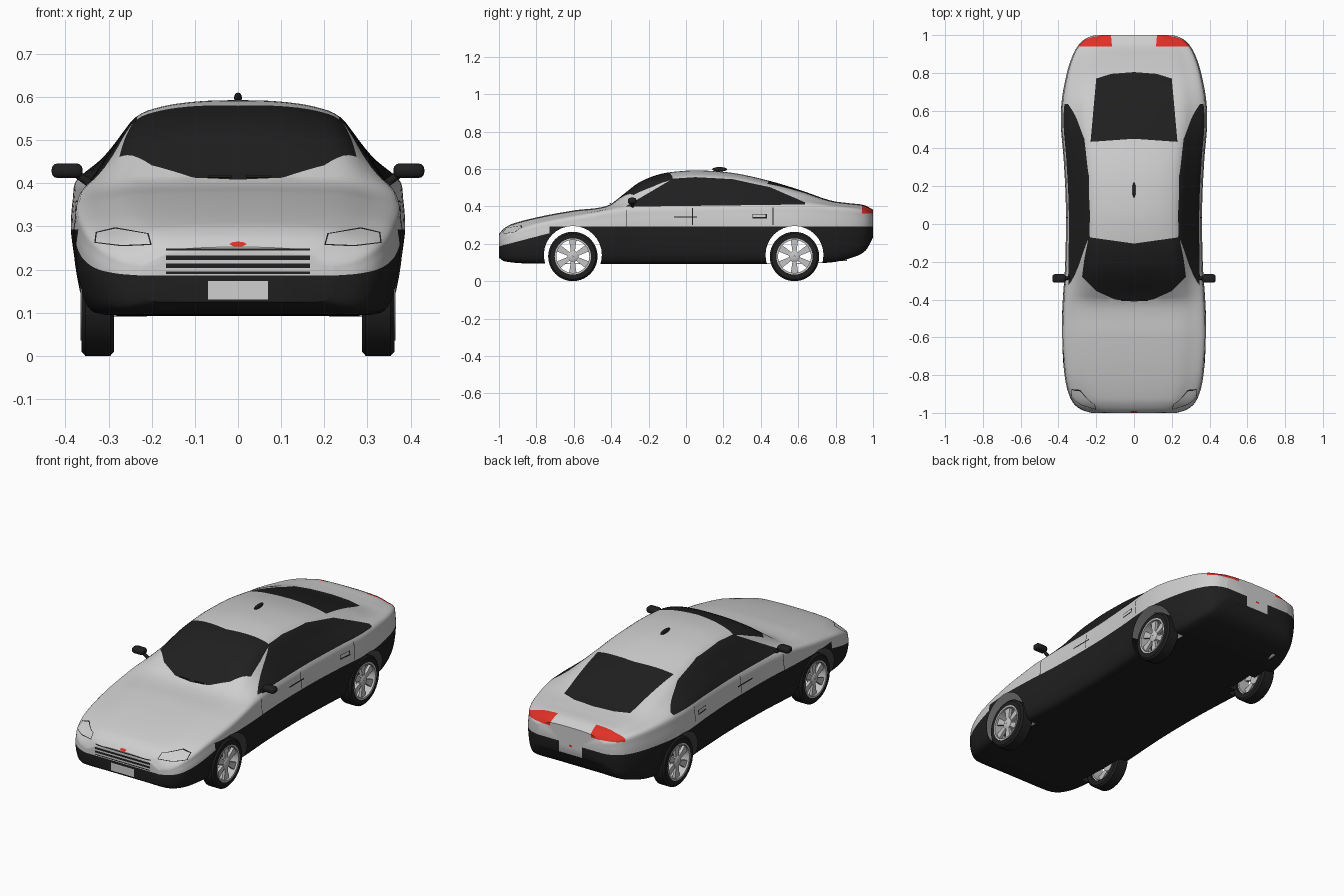
import bpy, bmesh, math
from mathutils import Vector

if "Cube" in bpy.data.objects:
    bpy.data.objects.remove(bpy.data.objects["Cube"])

# Colours
def colour(name, r, g, b):
    m = bpy.data.materials.new(name)
    m.diffuse_color = (r, g, b, 1)
    m.use_nodes = True
    m.node_tree.nodes["Principled BSDF"].inputs["Base Color"].default_value = m.diffuse_color
    return m

SILVER = colour("silver_paint", .62, .62, .62)
BLACK = colour("black_trim", .014, .014, .014)
RED = colour("red_lamp", .75, .03, .02)
RIM = colour("rim_metal", .55, .55, .56)
MATS = [SILVER, BLACK, RED, RIM]

def finish(name, bm, mats, mirror=True, angle=35):
    me = bpy.data.meshes.new(name)
    bm.to_mesh(me)
    bm.free()
    for m in mats:
        me.materials.append(m)
    me.shade_smooth()
    me.set_sharp_from_angle(angle=math.radians(angle))
    ob = bpy.data.objects.new(name, me)
    bpy.context.collection.objects.link(ob)
    if mirror:
        ob.modifiers.new("mirror", 'MIRROR').use_axis[0] = True
    return ob

# Smooth interpolation through (y, value) pairs
def curve(tab, y):
    n = len(tab)
    def slope(i):
        a, b = tab[max(i - 1, 0)], tab[min(i + 1, n - 1)]
        return (b[1] - a[1]) / (b[0] - a[0])
    i = 0
    while i < n - 2 and y > tab[i + 1][0]:
        i += 1
    (y0, v0), (y1, v1) = tab[i], tab[i + 1]
    d = y1 - y0
    t = (y - y0) / d
    return ((2*t**3 - 3*t*t + 1) * v0 + (t**3 - 2*t*t + t) * d * slope(i)
            + (3*t*t - 2*t**3) * v1 + (t**3 - t*t) * d * slope(i + 1))

# Body curves along the length: half width, floor, shoulder and roof line
WIDTH = [(-1, .225), (-.985, .275), (-.95, .32), (-.88, .352), (-.78, .37), (-.6, .383), (-.42, .378),
         (-.2, .364), (.1, .361), (.35, .373), (.52, .387), (.65, .383), (.78, .36), (.88, .33),
         (.95, .292), (.985, .25), (1, .205)]
FLOOR = [(-1, .125), (-.97, .107), (-.85, .096), (0, .093), (.75, .1), (.88, .125), (.96, .165), (1, .235)]
SHOULDER = [(-1, .212), (-.95, .25), (-.88, .28), (-.78, .31), (-.5, .362), (-.32, .39), (0, .4),
            (.6, .41), (.8, .396), (.95, .377), (1, .35)]
TOP = [(-1, .252), (-.975, .28), (-.93, .306), (-.78, .345), (-.6, .378), (-.42, .403), (-.34, .46),
       (-.25, .528), (-.14, .572), (-.03, .588), (.08, .592), (.26, .577), (.45, .535), (.61, .487),
       (.77, .432), (.87, .417), (.95, .407), (1, .383)]

def section(y):
    w, b, s, t = (curve(c, y) for c in (WIDTH, FLOOR, SHOULDER, TOP))
    d, h, ws, wr = s - b, t - s, .96 * w, .66 * w
    p = [(0, b), (.45 * w, b), (.82 * w, b), (.935 * w, b + .09 * d), (.985 * w, b + .35 * d),
         (w, b + .63 * d), (.988 * w, b + .85 * d), (ws, s), (.47 * ws + .53 * wr, s + .44 * h),
         (wr, s + .79 * h), (.75 * wr, s + .92 * h), (.4 * wr, s + .985 * h), (0, t)]
    q = [(-p[1][0], b)] + p + [(-p[-2][0], p[-2][1])]
    out = []
    for i in range(1, len(q) - 2):
        for k in range(4):
            u = k / 4
            out.append([.5 * (2*q[i][a] + (q[i+1][a] - q[i-1][a]) * u
                        + (2*q[i-1][a] - 5*q[i][a] + 4*q[i+1][a] - q[i+2][a]) * u*u
                        + (3*q[i][a] - q[i-1][a] - 3*q[i+1][a] + q[i+2][a]) * u**3) for a in (0, 1)])
    return out + [p[-1]]

# Right half of the body shell
body = bmesh.new()
N = 100
rings = []
for i in range(N + 1):
    y = -math.cos(math.pi * i / N)
    rings.append([body.verts.new((max(x, 0), y, z)) for x, z in section(y)])
for a, b in zip(rings, rings[1:]):
    for j in range(len(a) - 1):
        body.faces.new((a[j], b[j], b[j + 1], a[j + 1]))
body.faces.new(rings[0])
body.faces.new(rings[-1][::-1])

# Cut a convex outline into the shell along one axis and colour the inside
def paint(poly, axes, mat, cond=lambda c, n: True):
    a, b = axes
    cen = [sum(p[k] for p in poly) / len(poly) for k in (0, 1)]
    lo = [min(p[k] for p in poly) for k in (0, 1)]
    hi = [max(p[k] for p in poly) for k in (0, 1)]
    planes = []
    for p, q in zip(poly, poly[1:] + poly[:1]):
        co, no = Vector((0, 0, 0)), Vector((0, 0, 0))
        co[a], co[b] = p
        no[a], no[b] = q[1] - p[1], p[0] - q[0]
        no.normalize()
        if no[a] * (cen[0] - p[0]) + no[b] * (cen[1] - p[1]) > 0:
            no = -no
        planes.append((co, no))
    def faces():
        body.normal_update()
        return [f for f in body.faces if cond(f.calc_center_median(), f.normal)
                and all(max(v.co[x] for v in f.verts) > lo[k] and min(v.co[x] for v in f.verts) < hi[k]
                        for k, x in enumerate(axes))]
    for co, no in planes:
        fs = faces()
        geom = fs + list({e for f in fs for e in f.edges}) + list({v for f in fs for v in f.verts})
        bmesh.ops.bisect_plane(body, geom=geom, dist=1e-5, plane_co=co, plane_no=no)
    inside = [f for f in faces() if all((f.calc_center_median() - co).dot(no) < 1e-6 for co, no in planes)]
    for f in inside:
        f.material_index = mat
    return inside

def rect(u0, u1, v0, v1):
    return [(u0, v0), (u1, v0), (u1, v1), (u0, v1)]

XY, XZ, YZ = (0, 1), (0, 2), (1, 2)
front = lambda c, n: c.y < -.8 and n.y < -.02
back = lambda c, n: c.y > .85 and n.y > .02
side = lambda c, n: n.x > .3 and c.x > .2
upper = lambda c, n: n.z > .1 and c.z > .37

# Black lower body
paint(rect(-.73, 1.1, 0, .293), YZ, 1)
paint([(-1.1, 0), (-.73, 0), (-.73, .26), (-1, .186), (-1.1, .16)], YZ, 1)
# Windscreen, rear window and side windows
paint([(-.01, -.412), (.1, -.4), (.2, -.355), (.275, -.28), (.262, -.18), (.24, -.07), (-.01, -.105)], XY, 1, upper)
paint([(-.01, .452), (.23, .435), (.2, .77), (.12, .795), (-.01, .805)], XY, 1, upper)
paint([(-.325, .398), (-.07, .548), (.05, .556), (.25, .545), (.45, .502), (.635, .422), (.635, .41)],
      YZ, 1, lambda c, n: c.x > .2 and c.z > .36)
# Door seams and handles
for y, z0, z1 in ((-.32, .293, .38), (.035, .3, .39), (.465, .3, .395)):
    paint(rect(y - .002, y + .002, z0, z1), YZ, 1, side)
paint(rect(-.065, .06, .339, .346), YZ, 1, side)
paint(rect(.355, .432, .335, .36), YZ, 1, side)
paint(rect(.358, .425, .342, .357), YZ, 0, side)
# Headlamp outlines
lamp = [(.2, .257), (.207, .284), (.285, .298), (.33, .287), (.333, .262), (.27, .254)]
paint(lamp, XZ, 1, front)
paint([(.27 + (x - .27) * .95, .275 + (z - .275) * .87) for x, z in lamp], XZ, 0, front)
# Grille bars, badge and plates
for z0, z1 in ((.19, .195), (.203, .214), (.222, .233), (.244, .249)):
    paint(rect(-.01, .167, z0, z1), XZ, 1, front)
paint([(-.01, .253), (.012, .254), (.02, .259), (.012, .264), (-.01, .265)], XZ, 2, front)
paint(rect(-.01, .07, .13, .173), XZ, 0, front)
paint(rect(-.01, .07, .235, .3), XZ, 0, back)
paint(rect(-.01, .01, .277, .287), XZ, 2, back)
# Tail lamps
paint([(.125, .362), (.33, .362), (.33, .42), (.115, .42)], XZ, 2, lambda c, n: c.y > .945 and n.y > .02)
# Wheel arch openings
for wy in (-.605, .58):
    ring = [(wy + .155 * math.cos(k * math.pi / 16), .14 + .155 * math.sin(k * math.pi / 16)) for k in range(32)]
    hole = paint(ring, YZ, 1, lambda c, n: c.x > .27 and c.z < .35)
    bmesh.ops.delete(body, geom=hole, context='FACES')
finish("body", body, MATS)

# Revolved rings around the wheel axle
def lathe(name, prof, cy, cz, mat, seg=40):
    bm = bmesh.new()
    rows = [[bm.verts.new((x, cy + r * math.cos(2 * math.pi * k / seg), cz + r * math.sin(2 * math.pi * k / seg)))
             for x, r in prof] for k in range(seg)]
    n = len(prof)
    for k in range(seg):
        a, b = rows[k], rows[(k + 1) % seg]
        for j in range(n):
            bm.faces.new((a[j], b[j], b[(j + 1) % n], a[(j + 1) % n]))
    bmesh.ops.recalc_face_normals(bm, faces=bm.faces)
    finish(name, bm, [mat])

# Wheels
for label, cy in (("front", -.605), ("rear", .58)):
    cz = .132
    lathe(label + "_tyre", [(.287, .096), (.287, .122), (.296, .132), (.354, .132), (.363, .122), (.363, .096)],
          cy, cz, BLACK)
    lathe(label + "_rim", [(.3, .088), (.3, .097), (.365, .097), (.365, .088)], cy, cz, RIM)
    lathe(label + "_hub", [(.33, .002), (.33, .03), (.355, .03), (.36, .022), (.36, .002)], cy, cz, RIM, 20)
    bm = bmesh.new()
    for k in range(6):
        t = math.radians(60 * k + 30)
        u, v = Vector((0, math.cos(t), math.sin(t))), Vector((0, -math.sin(t), math.cos(t)))
        vs = [bm.verts.new(Vector((x, cy, cz)) + u * r + v * s * w)
              for x in (.338, .354) for r, w in ((.02, .01), (.092, .02)) for s in (-1, 1)]
        bmesh.ops.convex_hull(bm, input=vs)
    finish(label + "_spokes", bm, [RIM])

# Rounded block
def block(name, co, size, mat, bevel=0, mirror=False):
    bm = bmesh.new()
    bmesh.ops.create_cube(bm, size=1)
    bmesh.ops.scale(bm, vec=size, verts=bm.verts)
    if bevel:
        bmesh.ops.bevel(bm, geom=bm.edges[:], offset=bevel, segments=3, profile=.5, affect='EDGES')
    bmesh.ops.translate(bm, vec=co, verts=bm.verts)
    finish(name, bm, [mat], mirror)

# Rod between two points
def rod(name, p, q, r, mat, mirror=False):
    p, q = Vector(p), Vector(q)
    bm = bmesh.new()
    bmesh.ops.create_cone(bm, cap_ends=True, segments=12, radius1=r, radius2=r, depth=(q - p).length)
    bmesh.ops.rotate(bm, matrix=(q - p).to_track_quat('Z', 'Y').to_matrix(), verts=bm.verts)
    bmesh.ops.translate(bm, vec=(p + q) / 2, verts=bm.verts)
    finish(name, bm, [mat], mirror)

# Door mirrors
block("door_mirror", (.396, -.288, .429), (.072, .046, .034), BLACK, .014, True)
rod("mirror_stalk", (.335, -.285, .393), (.375, -.288, .422), .009, BLACK, True)
# Roof aerial, wipers and exhaust
bm = bmesh.new()
bmesh.ops.create_uvsphere(bm, u_segments=16, v_segments=10, radius=1)
bmesh.ops.scale(bm, vec=(.009, .04, .012), verts=bm.verts)
bmesh.ops.translate(bm, vec=(0, .18, .598), verts=bm.verts)
finish("roof_aerial", bm, [BLACK], False)
for n, x in (("left", -.07), ("right", .02)):
    rod(n + "_wiper", (x, -.405, .416), (x + .055, -.405, .416), .003, BLACK)
rod("exhaust", (-.23, .77, .116), (-.23, .86, .116), .009, RIM)
